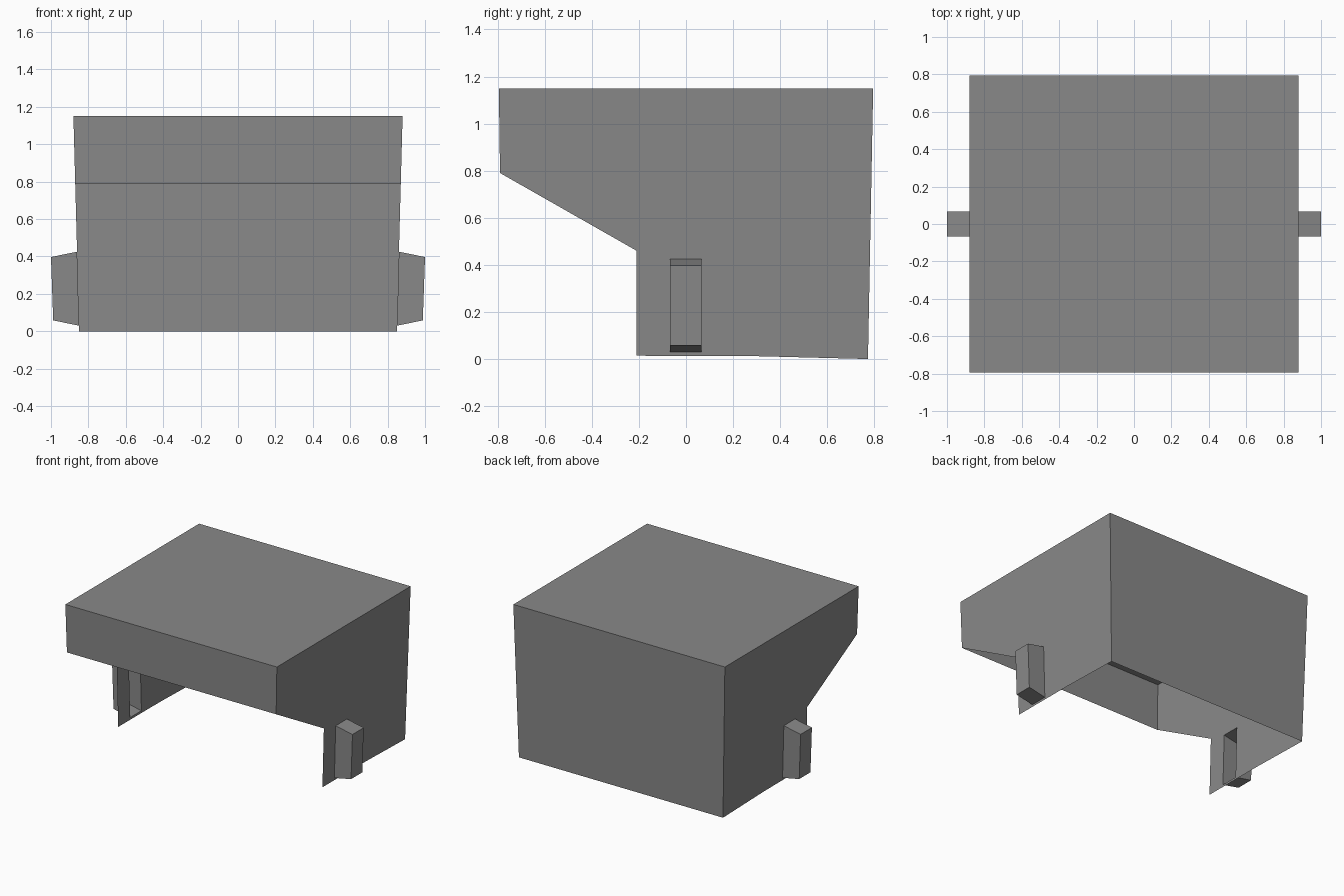
import bpy
import bmesh
from mathutils import Vector

if "Cube" in bpy.data.objects:
    bpy.data.objects.remove(bpy.data.objects["Cube"], do_unlink=True)

grey = bpy.data.materials.new("plain grey")
grey.use_nodes = True
colour = (0.25, 0.25, 0.25, 1)
grey.diffuse_color = colour
grey.node_tree.nodes["Principled BSDF"].inputs["Base Color"].default_value = colour

TOP, LIP = 1.15, 0.79            # roof height, lower edge of the front panel
LUG_Y = (-0.068, 0.066)          # front and back of the side lugs
LUG_Z = (0.03, 0.425)            # lug height at the wall
SIDES = (("left", 1), ("right", -1))


def wall_x(z):
    """Half width of the tapered shell at height z."""
    return 0.849 + 0.031 * z / TOP


def back_y(z):
    return 0.773 + 0.022 * z / TOP


def front_y(z):
    return -0.79 - 0.005 * (z - LIP) / (TOP - LIP)


def finish(name, bm, inside):
    """Turn every face away from an inner point and make the object."""
    bm.normal_update()
    for f in bm.faces:
        if f.normal.dot(f.calc_center_median() - Vector(inside)) < 0:
            f.normal_flip()
    mesh = bpy.data.meshes.new(name)
    bm.to_mesh(mesh)
    bm.free()
    mesh.materials.append(grey)
    obj = bpy.data.objects.new(name, mesh)
    bpy.context.collection.objects.link(obj)


def panel(name, points):
    bm = bmesh.new()
    bm.faces.new([bm.verts.new(p) for p in points])
    finish(name, bm, (0, 0, 0.6))


def cross_panel(name, low, high):
    """Panel running across the shell between two (y, z) edges."""
    panel(name, [(s * wall_x(z), y, z)
                 for s, (y, z) in ((-1, low), (1, low), (1, high), (-1, high))])


# Roof, front and back panels; the underside stays open
cross_panel("roof_panel", (front_y(TOP), TOP), (back_y(TOP), TOP))
cross_panel("front_panel", (front_y(LIP), LIP), (front_y(TOP), TOP))
cross_panel("back_panel", (back_y(0), 0), (back_y(TOP), TOP))

WALL = [(front_y(TOP), TOP), (front_y(LIP), LIP), (-0.21, 0.46), (-0.21, 0.014),
        (0.3, 0.012), (back_y(0), 0), (back_y(TOP), TOP)]

for side, s in SIDES:
    # Side wall, sliced so that the lug opening can be removed
    bm = bmesh.new()
    bm.faces.new([bm.verts.new((s * wall_x(z), y, z)) for y, z in WALL])
    cuts = [((0, y, 0), (0, 1, 0)) for y in LUG_Y]
    cuts += [((0, 0, z), (0, 0, 1)) for z in LUG_Z]
    for co, no in cuts:
        bmesh.ops.bisect_plane(bm, geom=bm.verts[:] + bm.edges[:] + bm.faces[:],
                               plane_co=co, plane_no=no)
    opening = []
    for f in bm.faces:
        c = f.calc_center_bounds()
        if LUG_Y[0] < c.y < LUG_Y[1] and LUG_Z[0] < c.z < LUG_Z[1]:
            opening.append(f)
    bmesh.ops.delete(bm, geom=opening, context="FACES")
    finish(side + "_wall", bm, (0, 0, 0.6))

    # Hollow lug, open towards the inside of the shell
    bm = bmesh.new()
    rings = []
    for profile in ([(wall_x(z), z) for z in LUG_Z], [(0.988, 0.058), (1.0, 0.397)]):
        (x0, z0), (x1, z1) = profile
        rings.append([bm.verts.new((s * x, y, z)) for x, y, z in (
            (x0, LUG_Y[0], z0), (x0, LUG_Y[1], z0),
            (x1, LUG_Y[1], z1), (x1, LUG_Y[0], z1))])
    inner, outer = rings
    for i in range(4):
        j = (i + 1) % 4
        bm.faces.new((inner[i], inner[j], outer[j], outer[i]))
    bm.faces.new(outer)
    finish(side + "_lug", bm, (s * 0.92, 0, 0.23))
